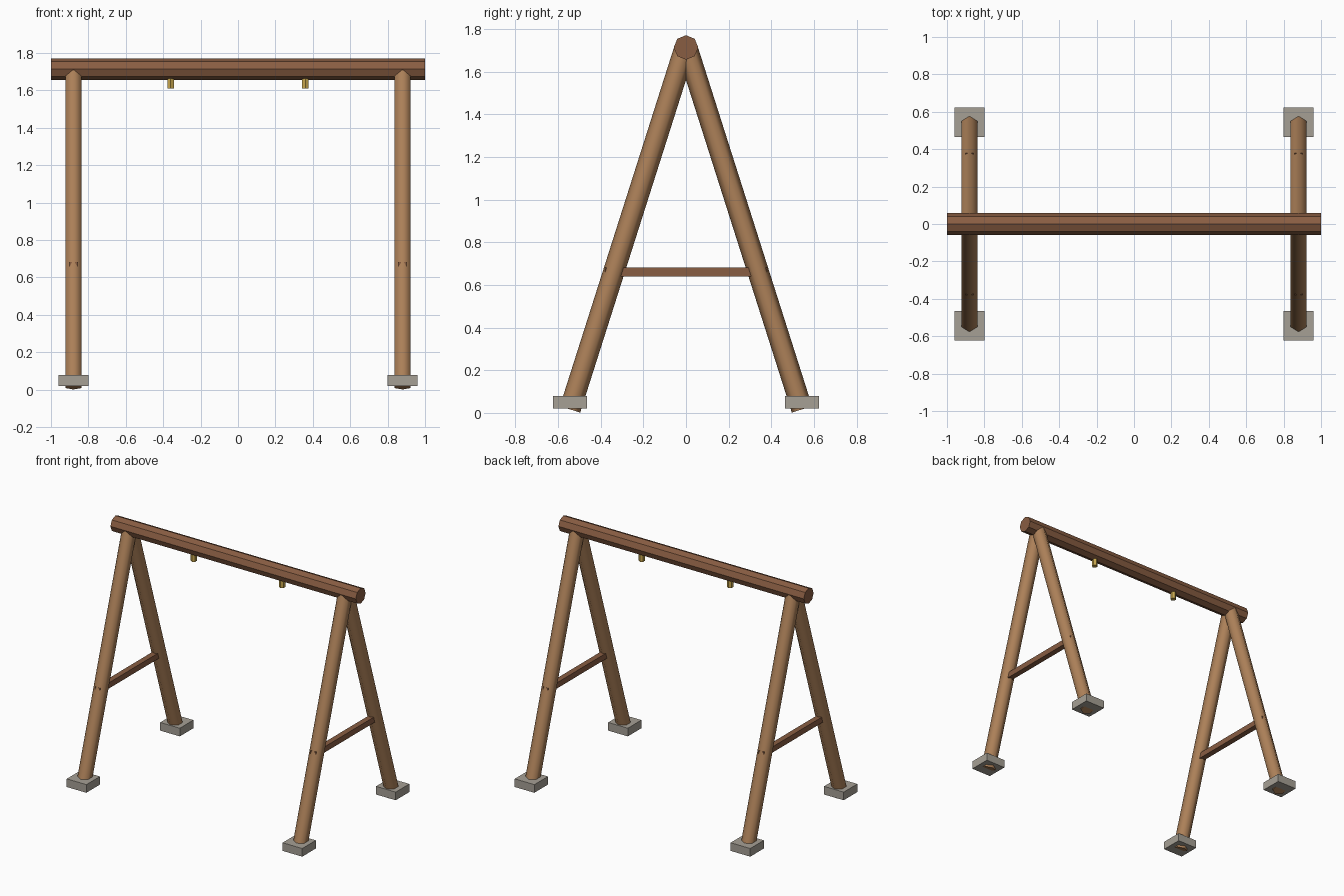
import bpy
from math import atan2, hypot, pi, radians

if "Cube" in bpy.data.objects:
    bpy.data.objects.remove(bpy.data.objects["Cube"])


def material(name, rgb):
    m = bpy.data.materials.new(name)
    m.diffuse_color = (*rgb, 1)
    m.use_nodes = True
    m.node_tree.nodes["Principled BSDF"].inputs["Base Color"].default_value = m.diffuse_color
    return m


light_wood = material("light_wood", (0.42, 0.22, 0.10))
dark_wood = material("dark_wood", (0.25, 0.11, 0.055))
stone = material("stone", (0.38, 0.35, 0.30))
brass = material("brass", (0.60, 0.40, 0.08))


def finish(name, mat):
    obj = bpy.context.object
    obj.name = name
    obj.data.materials.append(mat)
    return obj


def rod(name, sides, radius, length, loc, rot, mat):
    bpy.ops.mesh.primitive_cylinder_add(vertices=sides, radius=radius, depth=length,
                                        location=loc, rotation=rot)
    return finish(name, mat)


def box(name, size, loc, mat):
    bpy.ops.mesh.primitive_cube_add(size=1, location=loc)
    bpy.context.object.scale = size
    bpy.ops.object.transform_apply(location=False, rotation=False, scale=True)
    return finish(name, mat)


# Octagonal top beam
rod("top_beam", 8, 0.0575, 2.0, (0, 0, 1.714), (0, pi / 2, 0), dark_wood)

# Leg centre line in the y-z plane
y0, z0, y1, z1 = 0.544, 0.0165, 0.01, 1.695
tilt = atan2(y0 - y1, z1 - z0)
length = hypot(y0 - y1, z1 - z0)

for sx, side in ((-1, "left"), (1, "right")):
    x = sx * 0.88
    for sy, end in ((-1, "front"), (1, "back")):
        # Six-sided leg with softened sides, and its footing block
        rod(f"{end}_{side}_leg", 6, 0.05, length,
            (x, sy * (y0 + y1) / 2, (z0 + z1) / 2), (sy * tilt, 0, 0), light_wood)
        bpy.ops.object.shade_smooth_by_angle(angle=radians(65))
        box(f"{end}_{side}_footing", (0.16, 0.158, 0.06), (x, sy * y0, 0.05), stone)
    # Cross brace between the legs
    box(f"{side}_cross_brace", (0.042, 0.76, 0.042), (x, 0, 0.661), dark_wood)
    # Hanger under the beam
    rod(f"{side}_hanger", 6, 0.021, 0.06, (sx * 0.36, 0, 1.64), (0, 0, 0), brass)
